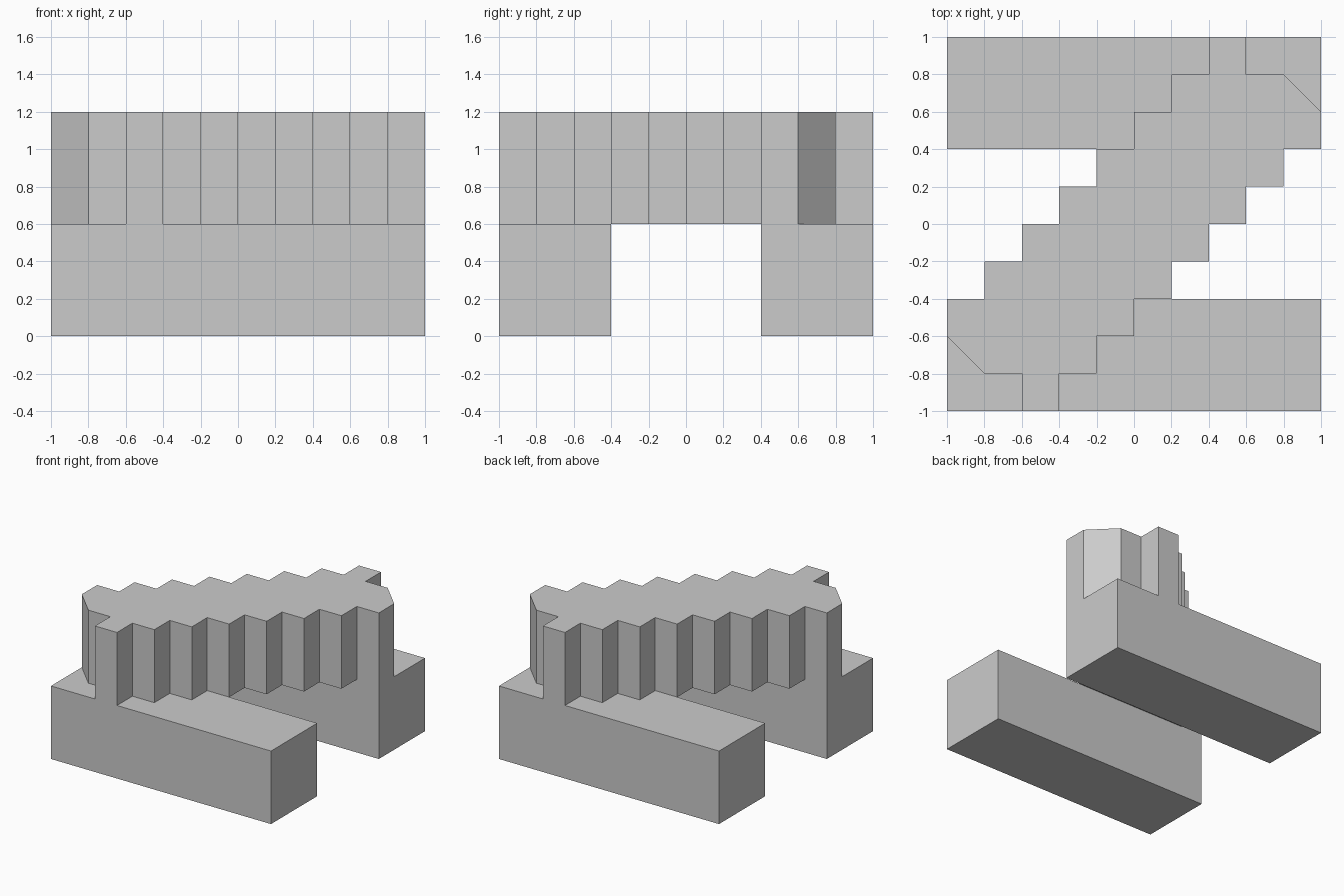
import bpy, bmesh

if "Cube" in bpy.data.objects:
    bpy.data.objects.remove(bpy.data.objects["Cube"])

STEP = 0.2


def prism(name, outline, z0, z1):
    """Extrude a flat xy outline from z0 up to z1."""
    bm = bmesh.new()
    face = bm.faces.new([bm.verts.new((x, y, z0)) for x, y in outline])
    top = bmesh.ops.extrude_face_region(bm, geom=[face], use_keep_orig=True)["geom"]
    bmesh.ops.translate(bm, vec=(0, 0, z1 - z0),
                        verts=[v for v in top if isinstance(v, bmesh.types.BMVert)])
    bmesh.ops.recalc_face_normals(bm, faces=bm.faces)
    mesh = bpy.data.meshes.new(name)
    bm.to_mesh(mesh)
    bm.free()
    obj = bpy.data.objects.new(name, mesh)
    bpy.context.collection.objects.link(obj)
    return obj


# Stepped diagonal outline, walked in single-step moves; second half is the first turned 180 degrees
moves = [(1, 0), (0, 1)] * 7 + [(1, 0), (0, -1), (1, 0), (0, -1)]
x, y = -5, -2
half = []
for dx, dy in moves:
    half.append((x * STEP, y * STEP))
    x, y = x + dx, y + dy
outline = half + [(0.2 * 5, 0.2 * 3)] + [(-px, -py) for px, py in half] + [(-1.0, -0.6)]

# The last move of each half ends on the corner that starts the end notch
clean = []
for p in outline:
    if not any(abs(p[0] - q[0]) + abs(p[1] - q[1]) < 1e-4 for q in clean):
        clean.append(p)

# Diagonal bridge resting on two long rails
bridge = prism("stepped_bridge", clean, 0.6, 1.2)
rails = [prism(name, [(-1, a), (1, a), (1, b), (-1, b)], 0, 0.6)
         for name, a, b in (("front_rail", -1, -0.4), ("back_rail", 0.4, 1))]

# Fuse the parts so no faces remain inside
for rail in rails:
    mod = bridge.modifiers.new("join_" + rail.name, "BOOLEAN")
    mod.operation = "UNION"
    mod.solver = "EXACT"
    mod.object = rail
    rail.hide_render = True
bpy.context.view_layer.objects.active = bridge
for mod in list(bridge.modifiers):
    bpy.ops.object.modifier_apply(modifier=mod.name)
for rail in rails:
    bpy.data.objects.remove(rail)
